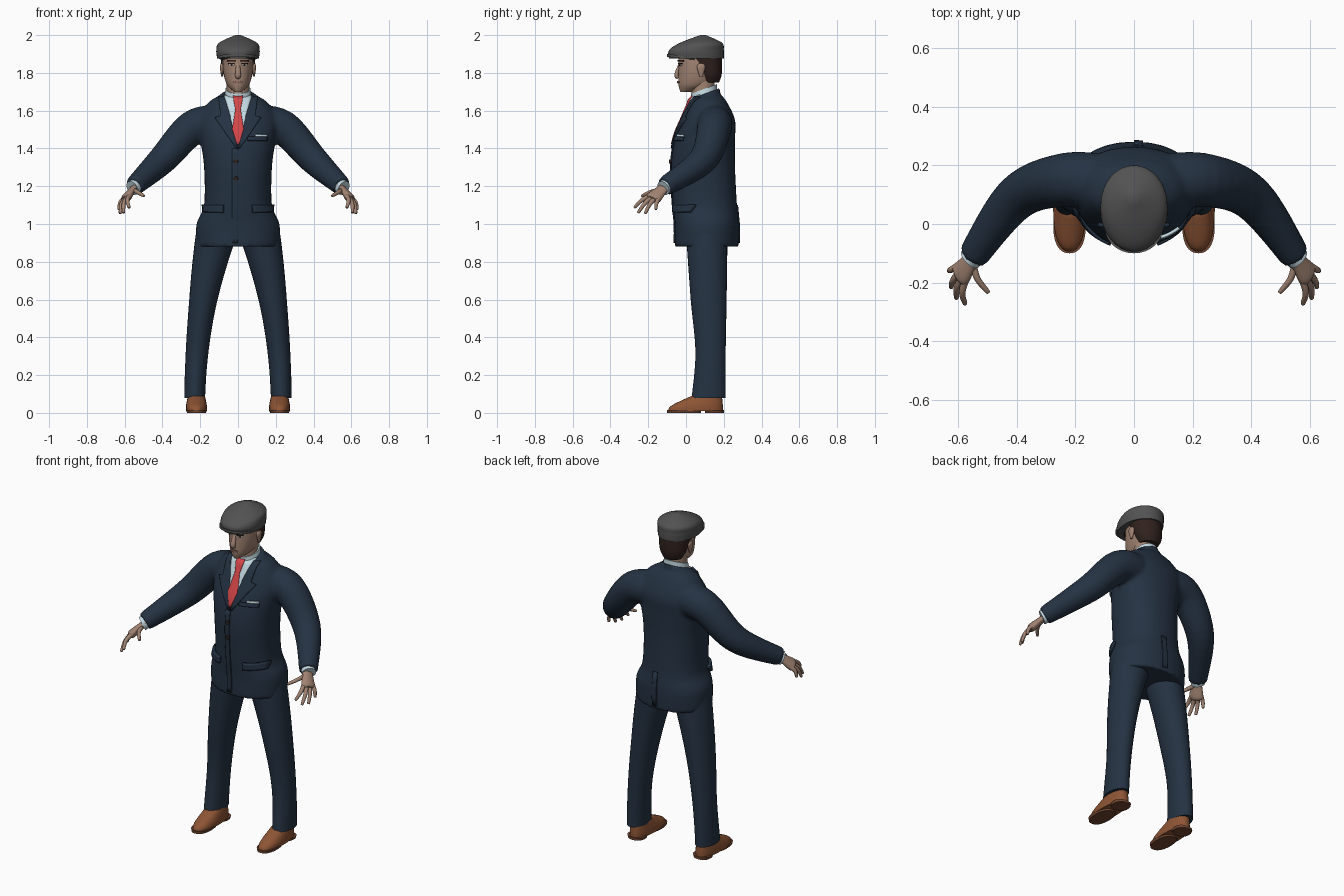
import bpy, bmesh, math
from mathutils import Vector
from mathutils.bvhtree import BVHTree

if "Cube" in bpy.data.objects:
    bpy.data.objects.remove(bpy.data.objects["Cube"])


def material(name, *rgb):
    mat = bpy.data.materials.new(name)
    mat.use_nodes = True
    mat.diffuse_color = (*rgb, 1)
    bsdf = mat.node_tree.nodes["Principled BSDF"]
    bsdf.inputs["Base Color"].default_value = (*rgb, 1)
    bsdf.inputs["Roughness"].default_value = 0.8
    return mat


SUIT = material("navy cloth", .018, .032, .055)
SKIN = material("skin", .36, .23, .17)
HAIR = material("dark brown hair", .03, .016, .013)
WOOL = material("grey wool", .085, .085, .085)
SHIRT = material("pale blue cotton", .55, .7, .76)
SILK = material("red silk", .65, .06, .065)
LEATHER = material("brown leather", .27, .09, .035)
SOLE = material("dark brown sole", .16, .06, .03)
WHITE = material("eye white", .6, .56, .52)
LIPS = material("lips", .28, .14, .11)


def smooth_path(rows, steps=6):
    """Catmull-Rom interpolation of equal tuples."""
    path = []
    for i in range(len(rows) - 1):
        before, start, end, after = (rows[max(i - 1, 0)], rows[i], rows[i + 1], rows[min(i + 2, len(rows) - 1)])
        for k in range(steps):
            t = k / steps
            path.append([q + t / 2 * (r - p + t * (2 * p - 5 * q + 4 * r - s + t * (3 * (q - r) + s - p)))
                         for p, q, r, s in zip(before, start, end, after)])
    return path + [rows[-1]]


def stack(*rows, x=0, lean=0, rise=0, power=2, sides=32):
    """Level rings from (height, y, half width, half depth); rise tilts the back up."""
    def rounded(value):
        return math.copysign(abs(value) ** (2 / power), value)

    rings = []
    for z, y, width, depth in smooth_path(rows):
        ring = []
        for k in range(sides):
            angle = math.tau * k / sides
            u, v = rounded(math.cos(angle)), rounded(math.sin(angle))
            ring.append(Vector((x - lean * z * z + width * u, y + depth * v, z + rise * v)))
        rings.append(ring)
    return rings


def tube(*rows, side=(.3, .9, -.2), flat=1, flip=1, sides=20):
    """Rings across a path of (x, y, z, radius), flattened across the side direction."""
    rows = smooth_path(rows)
    points = [Vector((flip * x, y, z)) for x, y, z, radius in rows]
    side = Vector((flip * side[0], side[1], side[2]))
    rings = []
    for i, point in enumerate(points):
        along = (points[min(i + 1, len(points) - 1)] - points[max(i - 1, 0)]).normalized()
        u = (side - along * side.dot(along)).normalized() * rows[i][-1]
        v = along.cross(u) * flat
        angles = [math.tau * k / sides for k in range(sides)]
        rings.append([point + u * math.cos(a) + v * math.sin(a) for a in angles])
    return rings


def finish(name, bm, mat, mirror):
    bmesh.ops.recalc_face_normals(bm, faces=bm.faces)
    for face in bm.faces:
        face.smooth = True
    for edge in bm.edges:
        edge.smooth = len(edge.link_faces) < 2 or edge.calc_face_angle(0) < .8
    mesh = bpy.data.meshes.new(name)
    bm.to_mesh(mesh)
    bm.free()
    mesh.materials.append(mat)
    obj = bpy.data.objects.new(name, mesh)
    bpy.context.scene.collection.objects.link(obj)
    if mirror:
        obj.modifiers.new("mirror", 'MIRROR').use_mirror_merge = False
    return obj


def solid(name, mat, *pieces, mirror=False):
    bm = bmesh.new()
    for rings in pieces:
        loops = [[bm.verts.new(point) for point in ring] for ring in rings]
        for low, high in zip(loops, loops[1:]):
            for k in range(len(low)):
                bm.faces.new((low[k - 1], low[k], high[k], high[k - 1]))
        bm.faces.new(loops[0])
        bm.faces.new(loops[-1])
    return finish(name, bm, mat, mirror)


def surface(obj):
    bpy.context.view_layer.update()
    return BVHTree.FromObject(obj, bpy.context.evaluated_depsgraph_get())


def around(x, *rows):
    return [(z, x - half, x + half) for z, half in rows]


def bar(x, z, half_width, half_height):
    return around(x, (z - half_height, half_width), (z + half_height, half_width))


def disc(x, z, half_width, half_height, cuts=6):
    angles = [math.pi * k / cuts for k in range(1, cuts)]
    return around(x, *[(z - half_height * math.cos(a), half_width * math.sin(a)) for a in angles])


def plate(name, mat, tree, rows, height=.006, mirror=False, side=-1, columns=8, steps=4):
    """Thin panel of (z, x from, x to) rows laid onto a surface."""
    levels = [[a + (b - a) * k / steps for a, b in zip(low, high)]
              for low, high in zip(rows, rows[1:]) for k in range(steps)] + [rows[-1]]
    bm = bmesh.new()
    grid = []
    for z, left, right in levels:
        line = []
        for k in range(columns + 1):
            x = left + (right - left) * k / columns
            hit, normal, *_ = tree.ray_cast(Vector((x, side, z)), Vector((0, -side, 0)))
            if hit is None:
                hit, normal, *_ = tree.find_nearest(Vector((x, 0, z)))
            line.append(bm.verts.new(hit + normal * height / 2))
        grid.append(line)
    for low, high in zip(grid, grid[1:]):
        for k in range(columns):
            bm.faces.new((low[k], low[k + 1], high[k + 1], high[k]))
    thickness = finish(name, bm, mat, mirror).modifiers.new("thickness", 'SOLIDIFY')
    thickness.thickness, thickness.offset = height, 0


# Jacket: torso, collar and sleeves fused into one smooth skin
torso = stack((.88, .11, .22, .17), (1, .11, .22, .17), (1.1, .1, .18, .17), (1.3, .09, .18, .17),
              (1.45, .1, .2, .16), (1.55, .12, .21, .14), (1.64, .12, .16, .1), (1.68, .12, .1, .07), power=2.2)
collar = stack((1.6, .1, .1, .08), (1.69, .1, .09, .08), rise=.03)
sleeve = ((.1, .14, 1.53, .1), (.24, .15, 1.51, .092), (.4, .09, 1.34, .077), (.55, -.11, 1.2, .052))
jacket = solid("jacket", SUIT, torso, collar, tube(*sleeve), tube(*sleeve, flip=-1))
fuse = jacket.modifiers.new("fuse", 'REMESH')
fuse.mode, fuse.voxel_size, fuse.use_smooth_shade = 'VOXEL', .011, True
relax = jacket.modifiers.new("relax", 'SMOOTH')
relax.factor, relax.iterations = .5, 4
cloth = surface(jacket)

# Jacket details, shirt front and necktie
plate("shirt_front", SHIRT, cloth, around(0, (1.42, .004), (1.68, .075)), steps=16)
plate("necktie", SILK, cloth, around(0, (1.42, .005), (1.5, .03), (1.6, .014), (1.67, .025)), .014)
plate("lapel", SUIT, cloth, [(1.4, 0, .01), (1.56, .04, .12), (1.57, .04, .09), (1.67, .07, .1)], .012, True)
plate("front_edge", SUIT, cloth, bar(-.015, 1.15, .015, .25), steps=20)
plate("pocket_flap", SUIT, cloth, bar(.125, 1.08, .05, .02), .018, True)
plate("chest_welt", SUIT, cloth, bar(.1, 1.45, .05, .01), .012)
plate("pocket_square", SHIRT, cloth, bar(.12, 1.467, .03, .006), .01)
plate("back_vent", SUIT, cloth, bar(.015, 1, .015, .1), side=1)
for place, z in (("upper", 1.33), ("lower", 1.24)):
    plate(place + "_button", HAIR, cloth, disc(-.01, z, .012, .012), .012)
solid("shirt_collar", SHIRT, stack((1.62, .095, .08, .07), (1.715, .095, .066, .068), rise=.025))

# Trousers
leg = stack((.08, .12, .055, .09), (.32, .13, .06, .08), (.6, .12, .075, .095), (.95, .11, .11, .11), x=.23, lean=.13)
solid("trouser_leg", SUIT, leg, mirror=True)

# Shoes
upper = stack((.01, .05, .055, .145), (.04, .06, .055, .135), (.09, .11, .045, .08), x=.22, power=2.3)
solid("shoe", LEATHER, upper, mirror=True)
for part, y, length in (("front_sole", -.01, .09), ("heel", .15, .05)):
    solid(part, SOLE, stack((0, y, .05, length), (.015, y, .055, length), x=.22, power=2.3), mirror=True)


# Hands and shirt cuffs
def finger(root, tip):
    joint = (root + tip) / 2 + Vector((.01, -.005, .005))
    end = tip + (tip - joint).normalized() * .005
    return tube((*root, .013), (*joint, .011), (*tip, .008), (*end, .003), sides=12)


solid("shirt_cuff", SHIRT, tube((.53, -.09, 1.21, .04), (.56, -.12, 1.19, .04)), mirror=True)
palm = tube((.54, -.11, 1.2, .035), (.56, -.13, 1.18, .032), (.59, -.17, 1.14, .043), (.6, -.18, 1.13, .03), flat=.55)
fingers = [finger(Vector((.55, -.13, 1.18)), Vector((.5, -.23, 1.15)))]
for k in range(4):
    t = k / 3
    root = Vector((.575, -.19, 1.15)).lerp(Vector((.595, -.14, 1.14)), t)
    tip = Vector((.577, -.27, 1.09)).lerp(Vector((.63, -.16, 1.08)), t)
    fingers.append(finger(root, tip + Vector((.013, -.02, -.027)) * math.sin(math.pi * t)))
solid("hand", SKIN, palm, *fingers, mirror=True)

# Head and neck
skull = stack((1.7, 0, .02, .03), (1.74, .05, .06, .09), (1.82, .07, .08, .11), (1.92, .07, .08, .11))
head = solid("head", SKIN, skull, stack((1.62, .09, .06, .06), (1.77, .09, .06, .06)))
face = surface(head)
nose = tube((0, -.03, 1.85, .01), (0, -.05, 1.79, .015), (0, -.04, 1.775, .012), side=(1, 0, 0), flat=.8)
solid("nose", SKIN, nose)
ear = stack((1.78, .08, .004, .008), (1.83, .08, .011, .022), (1.85, .08, .006, .012), x=.085)
solid("ear", SKIN, ear, mirror=True)
plate("eye", WHITE, face, disc(.033, 1.843, .014, .007), .003, True)
plate("iris", HAIR, face, disc(.033, 1.843, .005, .007), .005, True)
plate("eyelid", HAIR, face, bar(.033, 1.85, .015, .002), .006, True)
plate("eyebrow", HAIR, face, bar(.034, 1.865, .02, .004), .006, True)
plate("mouth", LIPS, face, disc(0, 1.75, .023, .007))
solid("hair", HAIR, stack((1.75, .125, .055, .05), (1.8, .12, .08, .07), (1.9, .09, .095, .1)))

# Flat cap
crown = stack((1.875, .055, .11, .145), (1.92, .055, .115, .145), (1.96, .08, .1, .11), (2, .09, .015, .015))
solid("cap_crown", WOOL, crown)
solid("cap_peak", WOOL, stack((1.875, -.01, .1, .09), (1.89, -.01, .1, .09), rise=-.01))
